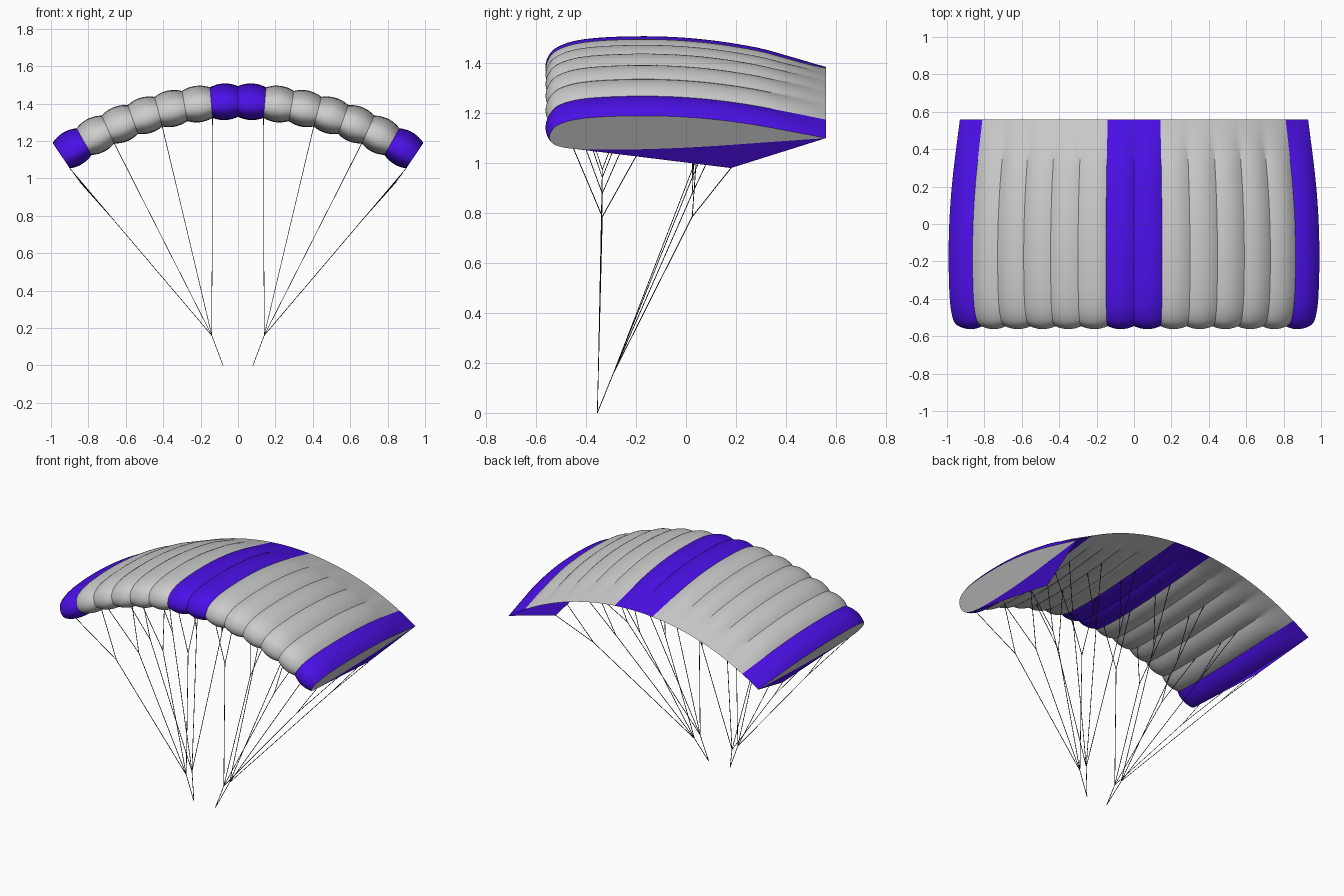
import bpy, bmesh
from math import sin, cos, pi, radians
from mathutils import Vector

if "Cube" in bpy.data.objects:
    bpy.data.objects.remove(bpy.data.objects["Cube"])

R, TOP, STEP = 1.66, 1.385, radians(34.1) / 7      # span arc, 7 cells per side
BULGE, TE = 0.016, 0.56
SUB = 8

purple = bpy.data.materials.new("purple")
purple.diffuse_color = (0.07, 0.005, 0.8, 1)
purple.use_nodes = True
purple.node_tree.nodes["Principled BSDF"].inputs["Base Color"].default_value = purple.diffuse_color
black = bpy.data.materials.new("line_black")
black.diffuse_color = (0.02, 0.02, 0.02, 1)
black.use_nodes = True
black.node_tree.nodes["Principled BSDF"].inputs["Base Color"].default_value = black.diffuse_color

# Aerofoil (y, height): trailing edge over the top, round the nose, back underneath
KEYS = [(0.56, 0), (0.4, 0.037), (0.25, 0.069), (0.1, 0.092), (-0.05, 0.105),
        (-0.2, 0.108), (-0.35, 0.102), (-0.45, 0.088), (-0.515, 0.062), (-0.54, 0.03),
        (-0.546, 0.0), (-0.535, -0.024), (-0.505, -0.041), (-0.44, -0.052),
        (-0.3, -0.056), (-0.1, -0.051), (0.1, -0.039), (0.3, -0.022), (0.56, 0)]


def spline(keys, n=4):
    p = [Vector(k) for k in keys]
    p = [2 * p[0] - p[1]] + p + [2 * p[-1] - p[-2]]
    out = []
    for a, b, c, d in zip(p, p[1:], p[2:], p[3:]):
        for i in range(n):
            t = i / n
            out.append(0.5 * (2 * b + (c - a) * t + (2 * a - 5 * b + 4 * c - d) * t * t
                              + (3 * b - a - 3 * c + d) * t ** 3))
    return out


PROFILE = spline(KEYS)


def place(u, y, h):
    """Point at cell coordinate u along the span arc."""
    a = u * STEP
    return Vector(((R + h) * sin(a), y, TOP - R + (R + h) * cos(a)))


def section(u):
    """Aerofoil outline, inflated between ribs."""
    t = u % 1
    b = BULGE * 4 * t * (1 - t)
    pts, n = [], len(PROFILE)
    for i, p in enumerate(PROFILE):
        d = PROFILE[(i + 1) % n] - PROFILE[i - 1]
        nrm = Vector((d.y, -d.x)).normalized() if d.length > 1e-6 else Vector((0, 0))
        if i == 0:
            nrm = Vector((0, 0))
        q = p + nrm * b * min(1, max(0, (TE - p.x) / 0.25))
        pts.append(place(u, q.x, q.y))
    return pts


def finish(name, bm, mat=None, smooth=True):
    me = bpy.data.meshes.new(name)
    bm.normal_update()
    bm.to_mesh(me)
    bm.free()
    if smooth:
        me.shade_smooth()
        me.set_sharp_from_angle(angle=radians(28))
    ob = bpy.data.objects.new(name, me)
    bpy.context.collection.objects.link(ob)
    if mat:
        me.materials.append(mat)
    return ob


def cells(name, u0, u1, mat=None):
    bm = bmesh.new()
    rows = [[bm.verts.new(p) for p in section(u0 + k / SUB)]
            for k in range((u1 - u0) * SUB + 1)]
    n = len(PROFILE)
    for a, b in zip(rows, rows[1:]):
        for i in range(n):
            j = (i + 1) % n
            bm.faces.new((a[i], a[j], b[j], b[i]))
    finish(name, bm, mat)


# Inflated canopy cells
cells("centre_cells", -1, 1, purple)
cells("right_cells", 1, 6)
cells("left_cells", -6, -1)
cells("right_tip_cell", 6, 7, purple)
cells("left_tip_cell", -7, -6, purple)

UNDER = [p for p in PROFILE[len(PROFILE) // 2:] if p.y < 0]


def under(u, y):
    """Point on the lower surface of rib u."""
    for a, b in zip(UNDER, UNDER[1:]):
        if a.x <= y <= b.x:
            t = (y - a.x) / (b.x - a.x)
            return place(u, y, a.y + (b.y - a.y) * t)
    return place(u, y, 0)


def hem(s, y):
    """Lower edge of the stabiliser flap."""
    a, apex = under(7 * s, -0.45), Vector((0.845 * s, 0.18, 0.98))
    if y <= 0.18:
        return a.lerp(apex, (y + 0.45) / 0.63)
    return apex.lerp(place(7 * s, TE, 0), (y - 0.18) / (TE - 0.18))


def tube(bm, a, b, r=0.002):
    d = (b - a).normalized()
    p = d.orthogonal().normalized()
    q = d.cross(p)
    ring = [p * cos(k * pi / 2) * r + q * sin(k * pi / 2) * r for k in range(4)]
    lo, hi = ([bm.verts.new(c + o) for o in ring] for c in (a, b))
    for k in range(4):
        j = (k + 1) % 4
        bm.faces.new((lo[k], lo[j], hi[j], hi[k]))


for s, side in ((1, "right"), (-1, "left")):
    # Flat end rib
    bm = bmesh.new()
    pts = [bm.verts.new(p) for p in section(7 * s)]
    bm.faces.new(pts if s > 0 else pts[::-1])
    bm.normal_update()
    if bm.faces[:][0].normal.x * s < 0:
        bmesh.ops.reverse_faces(bm, faces=bm.faces[:])
    finish(side + "_end_rib", bm, smooth=False)

    # Triangular stabiliser flap below the tip
    bm = bmesh.new()
    ys = [-0.45 + 0.63 * k / 8 for k in range(9)] + [0.18 + 0.38 * k / 6 for k in range(1, 7)]
    up = [bm.verts.new(under(7 * s, y)) for y in ys]
    lo = [bm.verts.new(hem(s, y)) for y in ys]
    for k in range(len(ys) - 1):
        f = (lo[k], lo[k + 1], up[k + 1], up[k])
        bm.faces.new(f if s > 0 else f[::-1])
    bmesh.ops.remove_doubles(bm, verts=bm.verts[:], dist=1e-5)
    finish(side + "_stabiliser", bm, purple)

    # Risers and forked suspension lines: front pair and rear pair on every other rib
    bm = bmesh.new()
    base = Vector((0.08 * s, -0.355, 0))
    for y_riser, y_fork, ys in ((-0.351, -0.335, (-0.45, -0.2)), (-0.29, 0.025, (0.04, 0.18))):
        riser = Vector((0.14 * s, y_riser, 0.16))
        tube(bm, base, riser)
        for rib in (1, 3, 5, 7):
            ends = [hem(s, y) if rib == 7 else under(rib * s, y) for y in ys]
            anchor = under(rib * s, -0.3)
            fork = riser.lerp(anchor, 0.7)
            fork.y = y_fork
            tube(bm, riser, fork)
            for e in ends:
                tube(bm, fork, e)
    finish(side + "_suspension_lines", bm, black, smooth=False)
